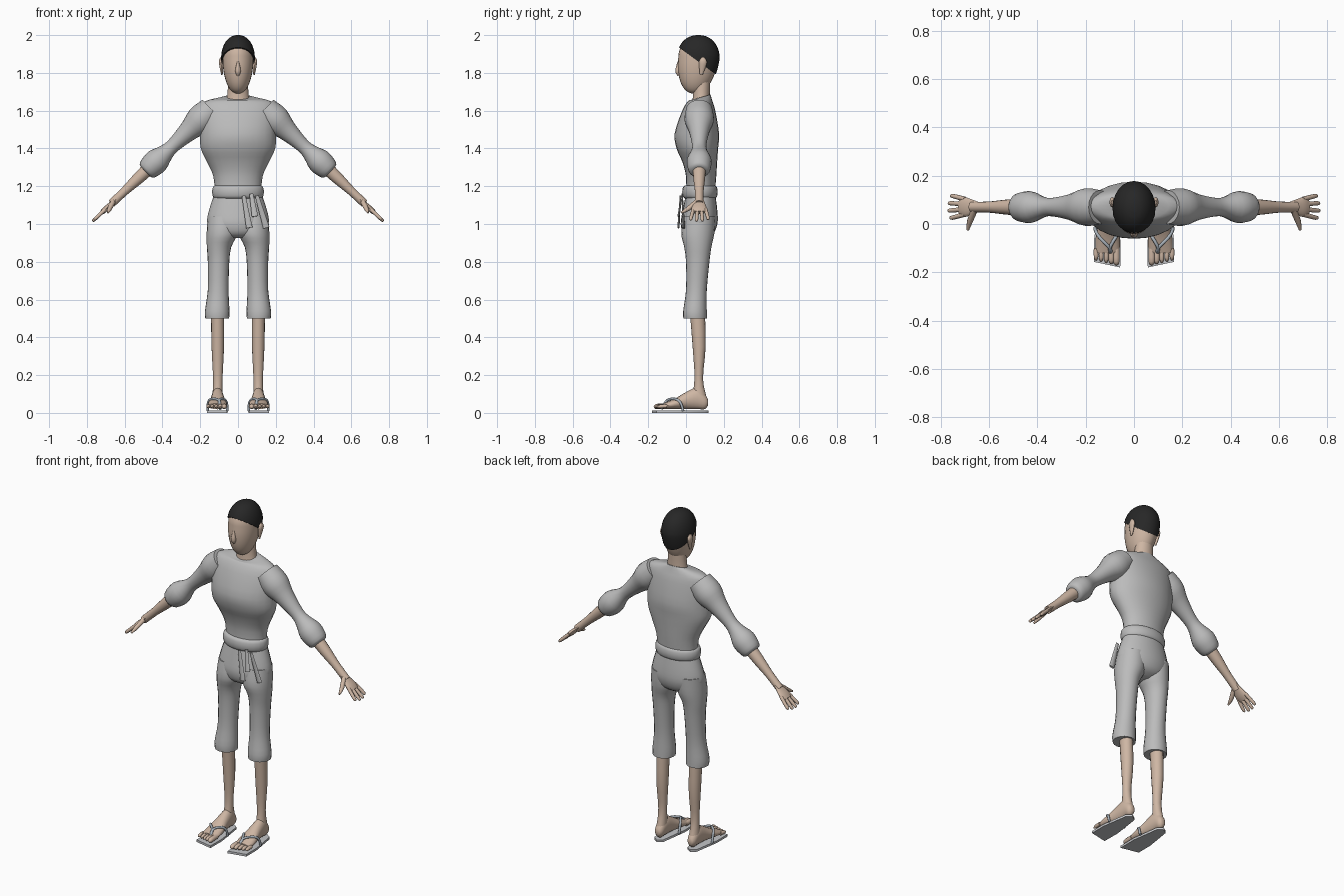
import bpy, bmesh, math
from mathutils import Vector

default_cube = bpy.data.objects.get("Cube")
if default_cube:
    bpy.data.objects.remove(default_cube, do_unlink=True)

SIDES = {"left": 1, "right": -1}


def material(name, *rgb):
    mat = bpy.data.materials.new(name)
    mat.use_nodes = True
    mat.diffuse_color = (*rgb, 1)
    mat.node_tree.nodes["Principled BSDF"].inputs["Base Color"].default_value = (*rgb, 1)
    return mat


CLOTH = material("grey cloth", .5, .5, .5)
SKIN = material("skin", .62, .47, .37)
HAIR = material("black hair", .02, .02, .02)
SOLE = material("pale sole", .55, .56, .58)
STRAP = material("blue grey strap", .4, .45, .5)


def finish(bm, name, mat):
    bmesh.ops.recalc_face_normals(bm, faces=bm.faces)
    mesh = bpy.data.meshes.new(name)
    bm.to_mesh(mesh)
    bm.free()
    mesh.materials.append(mat)
    obj = bpy.data.objects.new(name, mesh)
    bpy.context.collection.objects.link(obj)
    bpy.ops.object.select_all(action='DESELECT')
    obj.select_set(True)
    bpy.context.view_layer.objects.active = obj
    bpy.ops.object.shade_smooth_by_angle(angle=math.radians(50))


def smooth_rings(rings, steps=3):
    """Catmull-Rom interpolation between rings of (centre, u, v)."""
    padded = [rings[0], *rings, rings[-1]]
    result = []
    for group in zip(padded, padded[1:], padded[2:], padded[3:]):
        for step in range(steps):
            t = step / steps
            result.append([b + (c - a) * t / 2 + (2 * a - 5 * b + 4 * c - d) * t * t / 2
                           + (3 * b - a - 3 * c + d) * t ** 3 / 2
                           for a, b, c, d in zip(*group)])
    return result + [rings[-1]]


def loft_mesh(rings, sides, mirror=1):
    bm = bmesh.new()
    rows = []
    for centre, u, v in smooth_rings(rings):
        angles = [math.tau * k / sides for k in range(sides)]
        points = [centre + u * math.cos(a) + v * math.sin(a) for a in angles]
        rows.append([bm.verts.new((p.x * mirror, p.y, p.z)) for p in points])
    for low, high in zip(rows, rows[1:]):
        for k in range(sides):
            bm.faces.new((low[k - 1], low[k], high[k], high[k - 1]))
    bm.faces.new(rows[0])
    bm.faces.new(rows[-1])
    return bm


def loft(name, rings, mat, sides=24):
    finish(loft_mesh(rings, sides), name, mat)


def pair(name, rings, mat, sides=16):
    for side, mirror in SIDES.items():
        finish(loft_mesh(rings, sides, mirror), f"{side}_{name}", mat)


def level(z, half, front, back, x=0, tilt=0):
    """Horizontal ring; tilt raises its back edge."""
    return (Vector((x, (front + back) / 2, z)), Vector((half, 0, 0)),
            Vector((0, (back - front) / 2, tilt)))


def upright(y, half, bottom, top, x):
    """Ring facing the front, for shapes that run from heel to toe."""
    return (Vector((x, y, (bottom + top) / 2)), Vector((half, 0, 0)),
            Vector((0, 0, (top - bottom) / 2)))


def tube(points, across=(0, 1, 0), flat=1):
    """Rings along points of (x, y, z, radius), thinned by flat."""
    centres = [Vector(p[:3]) for p in points]
    rings = []
    for i, centre in enumerate(centres):
        along = (centres[min(i + 1, len(centres) - 1)] - centres[max(i - 1, 0)]).normalized()
        wide = Vector(across)
        wide = (wide - along * wide.dot(along)).normalized() * points[i][3]
        rings.append((centre, along.cross(wide) * flat, wide))
    return rings


def arm(x, radius, y=.07):
    """Point on the straight line from shoulder to fingertip."""
    return x, y, 1.55 - .94 * (x - .2), radius


# Shirt
loft("shirt", [level(1.13, .12, 0, .15), level(1.25, .13, 0, .16),
               level(1.33, .165, -.02, .165), level(1.4, .197, -.05, .17),
               level(1.48, .2, -.06, .175), level(1.6, .2, -.02, .155),
               level(1.65, .175, .01, .14), level(1.67, .08, .02, .13, tilt=.015)], CLOTH)

# Sleeves with a puffed cuff
pair("sleeve", tube([arm(.14, .07), arm(.2, .078), arm(.26, .055), arm(.34, .038),
                     arm(.38, .044), arm(.43, .066), arm(.48, .056), arm(.49, .035)]), CLOTH, 20)

# Belt with a rounded edge, and its hanging ends
belt = []
for k in range(-2, 3):
    swell = .015 * math.cos(k * math.pi / 4)
    belt.append(level(1.17 + .035 * math.sin(k * math.pi / 4),
                      .122 + swell, -.005 - swell, .153 + swell))
loft("belt", belt, CLOTH)
for name, top, foot in (("inner_belt_tail", (.03, -.03, 1.15), (.06, -.04, .98)),
                        ("belt_loop", (.07, -.02, 1.16), (.09, -.04, 1.04)),
                        ("outer_belt_tail", (.1, -.02, 1.15), (.15, -.01, .98))):
    loft(name, tube([(*top, .01), (*foot, .017)], (1, 0, 0), .35), CLOTH, 8)

# Trousers
loft("trouser_seat", [level(1.16, .125, 0, .155), level(1.06, .157, -.02, .167),
                      level(1, .162, -.028, .166), level(.95, .13, -.015, .145),
                      level(.925, .07, .02, .1)], CLOTH)
pair("trouser_leg", [level(1.04, .08, -.01, .155, .08), level(.95, .082, -.025, .15, .084),
                     level(.88, .065, -.01, .135, .1), level(.8, .057, 0, .124, .103),
                     level(.65, .055, 0, .11, .105), level(.54, .065, -.015, .11, .11),
                     level(.5, .063, -.014, .11, .11)], CLOTH, 20)

# Shins
pair("shin", [level(.54, .035, .02, .1, .108), level(.35, .033, .035, .104, .107),
              level(.18, .025, .045, .09, .107), level(.08, .028, .03, .11, .108)], SKIN)

# Feet and toes
pair("foot", [upright(.117, .014, .04, .07, .108), upright(.1, .026, .02, .1, .108),
              upright(.06, .031, .02, .135, .108), upright(0, .038, .02, .11, .108),
              upright(-.06, .05, .02, .075, .109), upright(-.12, .05, .02, .05, .11)], SKIN)
for i in range(5):
    x, radius, tip = .073 + .021 * i, .014 - .002 * min(i, 2), .005 * i - .17
    pair(f"toe_{i + 1}", tube([(x, -.1, .036, radius), (x, tip + .015, .034, radius),
                               (x, tip, .03, radius / 3)], (1, 0, 0)), SKIN, 10)

# Sandals
outline = [(.057, -.18), (.165, -.157), (.165, -.06), (.14, .1), (.11, .12), (.08, .1), (.056, -.07)]
for side, mirror in SIDES.items():
    bm = bmesh.new()
    base = bm.faces.new([bm.verts.new((x * mirror, y, 0)) for x, y in outline])
    raised = bmesh.ops.extrude_face_region(bm, geom=[base])["geom"]
    bmesh.ops.translate(bm, vec=(0, 0, .013),
                        verts=[v for v in raised if isinstance(v, bmesh.types.BMVert)])
    finish(bm, f"{side}_sandal_sole", SOLE)
for name, way in (("inner_strap", -1), ("outer_strap", 1)):
    path = [(.095, -.13, .02), (.1, -.1, .066), (.109 + way * .03, -.06, .074),
            (.109 + way * .049, -.03, .055), (.109 + way * .052, -.015, .01)]
    pair(name, tube([(*p, .007) for p in path], (1, -way / 3, 0)), STRAP, 8)

# Forearms and hands
pair("forearm", tube([arm(.46, .036), arm(.53, .031), arm(.6, .023), arm(.67, .022)]), SKIN)
pair("palm", tube([arm(.64, .02), arm(.67, .031), arm(.7, .041), arm(.72, .034)], flat=.36), SKIN)
for i, finger in enumerate(("index", "middle", "ring", "little")):
    root, end = .04 + .021 * i, .026 + .03 * i
    tip = .77 - .004 * (i - 1.4) ** 2
    pair(f"{finger}_finger", tube([arm(.7, .01, root), arm(tip - .01, .009, end),
                                   arm(tip, .004, end)]), SKIN, 10)
pair("thumb", tube([(.66, .06, 1.12, .014), (.68, .01, 1.08, .012),
                    (.688, -.025, 1.06, .005)], (1, 0, 1)), SKIN, 10)

# Neck
loft("neck", [level(1.64, .068, .03, .128), level(1.68, .057, .036, .126, tilt=.01),
              level(1.78, .05, .04, .13)], SKIN)


def skull(grow=0):
    """Egg with a long jaw and a short crown."""
    rings = []
    for k in range(-7, 8):
        s = math.sin(k * math.pi / 15)
        girth = math.cos(k * math.pi / 15) ** .9
        height = .19 if s < 0 else .113 + grow
        y = .065 + .02 * min(s, 0)
        deep = (.106 + grow) * girth
        rings.append(level(1.88 + height * s, (.082 + grow) * girth, y - deep, y + deep))
    return rings


# Head, and hair cut along a line sloping down to the nape
loft("head", skull(), SKIN)
bm = loft_mesh(skull(.007), 24)
bmesh.ops.bisect_plane(bm, geom=bm.verts[:] + bm.edges[:] + bm.faces[:],
                       plane_co=(0, -.04, 1.937), plane_no=(0, .735, 1), clear_inner=True)
bmesh.ops.holes_fill(bm, edges=[e for e in bm.edges if e.is_boundary])
finish(bm, "hair", HAIR)

# Nose and ears
loft("nose", tube([(0, -.04, 1.86, .005), (0, -.042, 1.81, .015), (0, -.038, 1.785, .006)],
                  (1, 0, 0)), SKIN, 12)
pair("ear", tube([(.085, .08, 1.79, .007), (.087, .085, 1.82, .015), (.09, .09, 1.86, .021),
                  (.09, .09, 1.882, .008)], flat=.55), SKIN, 12)
